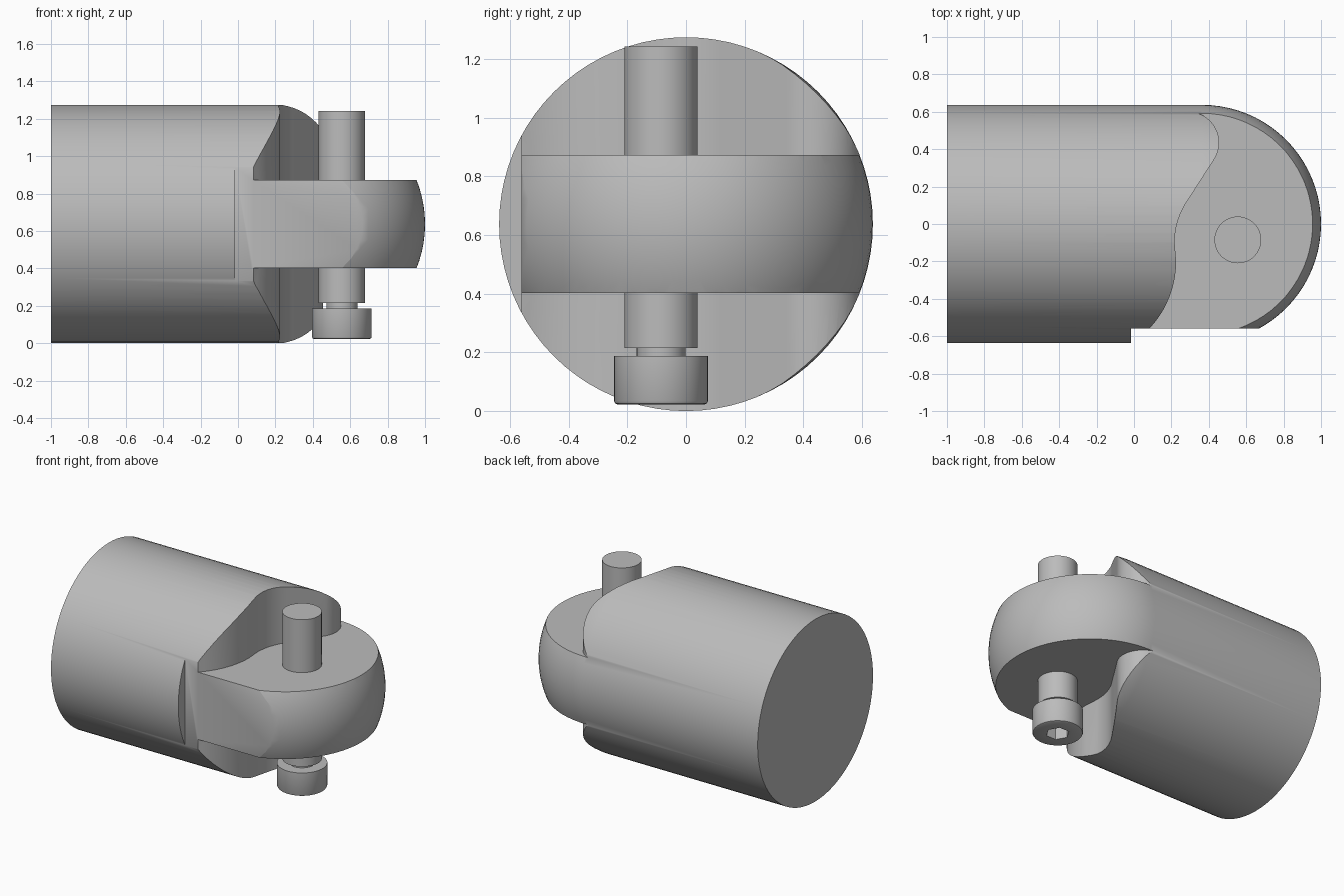
import bpy, bmesh
from math import sin, cos, radians, pi
from mathutils import Matrix, Vector

cube = bpy.data.objects.get("Cube")
if cube:
    bpy.data.objects.remove(cube, do_unlink=True)

R = 0.637            # body radius, also the height of its axis
FLAT_Y = -0.56       # flat side of the tongue
TONGUE = 0.235       # half thickness of the tongue
PIN = Vector((0.555, -0.085, 0))

steel = bpy.data.materials.new("grey_steel")
steel.use_nodes = True
grey = (0.5, 0.5, 0.5, 1)
steel.diffuse_color = grey
steel.node_tree.nodes["Principled BSDF"].inputs["Base Color"].default_value = grey


def finish(bm, name):
    bmesh.ops.recalc_face_normals(bm, faces=bm.faces)
    mesh = bpy.data.meshes.new(name)
    bm.to_mesh(mesh)
    bm.free()
    mesh.materials.append(steel)
    obj = bpy.data.objects.new(name, mesh)
    bpy.context.collection.objects.link(obj)
    return obj


def lathe(name, profile, steps, matrix):
    """Revolve (radius, height) points around z, then place the result."""
    bm = bmesh.new()
    verts = [bm.verts.new((r, 0, h)) for r, h in profile]
    edges = [bm.edges.new(pair) for pair in zip(verts, verts[1:])]
    bmesh.ops.spin(bm, geom=verts + edges, cent=(0, 0, 0), axis=(0, 0, 1),
                   angle=2 * pi, steps=steps)
    bmesh.ops.remove_doubles(bm, verts=bm.verts, dist=1e-5)
    bmesh.ops.dissolve_degenerate(bm, dist=1e-5, edges=bm.edges)
    bm.transform(matrix)
    return finish(bm, name)


def prism(name, outline, z0, z1):
    """Extrude a plan outline from z0 to z1."""
    bm = bmesh.new()
    face = bm.faces.new([bm.verts.new((x, y, z0)) for x, y in outline])
    top = bmesh.ops.extrude_face_region(bm, geom=[face])["geom"]
    bmesh.ops.translate(bm, vec=(0, 0, z1 - z0),
                        verts=[v for v in top if isinstance(v, bmesh.types.BMVert)])
    return finish(bm, name)


def arc(cx, cy, r, start, end, n):
    angles = [radians(start + (end - start) * i / n) for i in range(n + 1)]
    return [(cx + r * cos(a), cy + r * sin(a)) for a in angles]


def cut(obj, cutter):
    cutter.hide_render = True
    mod = obj.modifiers.new("cut", 'BOOLEAN')
    mod.operation = 'DIFFERENCE'
    mod.solver = 'EXACT'
    mod.object = cutter
    bpy.context.view_layer.objects.active = obj
    bpy.ops.object.modifier_apply(modifier=mod.name)
    bpy.data.objects.remove(cutter, do_unlink=True)


def smooth(obj):
    bpy.ops.object.select_all(action='DESELECT')
    obj.select_set(True)
    bpy.context.view_layer.objects.active = obj
    bpy.ops.object.shade_smooth_by_angle(angle=radians(30))


# Body: a bar lying along x with a ball end
ball = arc(0, 1 - R, R, 0, 90, 20)
ball[-1] = (0, 1)
body = lathe("knuckle_body", [(0, -1), (R, -1)] + ball, 80,
             Matrix.Translation((0, 0, R)) @ Matrix.Rotation(pi / 2, 4, 'Y'))

# Flat side with its step
cut(body, prism("flat_cutter", [(-0.016, -1), (1.2, -1), (1.2, FLAT_Y), (-0.016, FLAT_Y)],
                -0.2, 1.5))

# S-shaped shoulder above and below the tongue
shoulder = ([(0.02, -0.8), (0.04, -0.62)]
            + arc(-0.298, -0.2, 0.523, -43, 0, 10)
            + arc(0.617, -0.1, 0.4, 180, 145, 10)
            + arc(0.29, 0.435, 0.165, -35, 90, 20)
            + [(0.25, 0.61), (0.25, 0.8), (1.2, 0.8), (1.2, -0.8)])
for z0, z1 in ((R + TONGUE, 1.5), (-0.2, R - TONGUE)):
    cut(body, prism("shoulder_cutter", shoulder, z0, z1))
smooth(body)

# Pivot bolt: head, neck and shank in one turned profile
bolt = lathe("pivot_bolt",
             [(0, 0.022), (0.148, 0.022), (0.156, 0.026), (0.16, 0.034), (0.16, 0.187),
              (0.083, 0.187), (0.083, 0.215), (0.125, 0.215), (0.125, 1.242), (0, 1.242)],
             48, Matrix.Translation(PIN))
cut(bolt, prism("socket_cutter", arc(PIN.x, PIN.y, 0.075, 0, 300, 5), -0.05, 0.11))
smooth(bolt)
